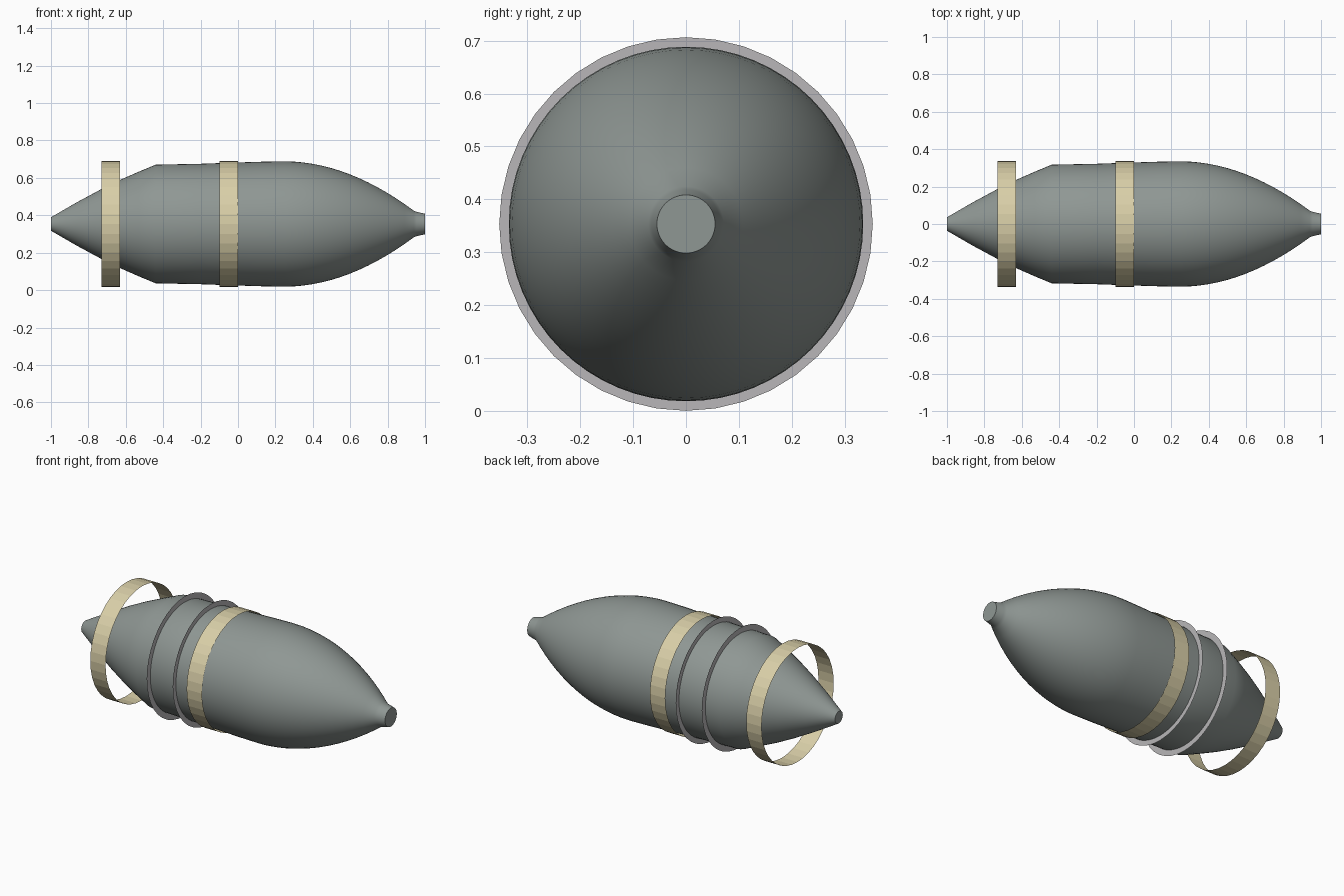
import bpy, math

if "Cube" in bpy.data.objects:
    bpy.data.objects.remove(bpy.data.objects["Cube"])

CZ = 0.3535  # height of the long axis


def material(name, rgb):
    m = bpy.data.materials.new(name)
    m.diffuse_color = (*rgb, 1)
    m.use_nodes = True
    m.node_tree.nodes["Principled BSDF"].inputs["Base Color"].default_value = m.diffuse_color
    return m


GREY = material("steel grey", (0.275, 0.31, 0.295))
CREAM = material("cream", (0.69, 0.62, 0.39))
SILVER = material("light grey", (0.48, 0.47, 0.48))


def lathe(name, profile, sides, mat, caps=False, smooth=False):
    """Revolve (x, radius) points about the long axis."""
    verts, faces = [], []
    for x, r in profile:
        for i in range(sides):
            a = 2 * math.pi * i / sides
            verts.append((x, r * math.sin(a), CZ + r * math.cos(a)))
    for k in range(len(profile) - 1):
        for i in range(sides):
            j = (i + 1) % sides
            p, q = k * sides, (k + 1) * sides
            faces.append((p + i, p + j, q + j, q + i)[::-1])
    if caps:
        last = (len(profile) - 1) * sides
        faces.append(tuple(range(sides)))
        faces.append(tuple(range(last, last + sides))[::-1])
    mesh = bpy.data.meshes.new(name)
    mesh.from_pydata(verts, [], faces)
    mesh.materials.append(mat)
    obj = bpy.data.objects.new(name, mesh)
    bpy.context.collection.objects.link(obj)
    # keep every normal pointing outward
    if caps:
        import bmesh
        bm = bmesh.new()
        bm.from_mesh(mesh)
        bmesh.ops.recalc_face_normals(bm, faces=bm.faces)
        bm.to_mesh(mesh)
        bm.free()
    if smooth:
        bpy.ops.object.select_all(action='DESELECT')
        obj.select_set(True)
        bpy.context.view_layer.objects.active = obj
        bpy.ops.object.shade_smooth_by_angle(angle=math.radians(35))
    return obj


# Body: tapered tail, nearly straight middle, curved nose and small tip
tail = [(-1.0, 0.036), (-0.86, 0.117), (-0.73, 0.187), (-0.63, 0.236),
        (-0.53, 0.28), (-0.44, 0.317), (-0.2, 0.322), (0.0, 0.329), (0.13, 0.333)]
nose = []
for i in range(15):
    u = 0.69 * i / 14
    nose.append((0.25 + u, 0.335 - 0.264 * (u / 0.69) ** 1.95))
tip = [(0.955, 0.065), (1.0, 0.055)]
lathe("body", tail + nose + tip, 64, GREY, caps=True, smooth=True)

# Open cream bands: one loose around the tail, one hugging the middle
for name, x in (("tail_band", -0.73), ("middle_band", -0.10)):
    lathe(name, [(x, 0.337), (x + 0.1, 0.337)], 40, CREAM)

# Paper-thin flat rings around the rear half
for name, x in (("rear_ring", -0.35), ("front_ring", -0.18)):
    lathe(name, [(x, 0.353), (x, 0.315)], 40, SILVER)
